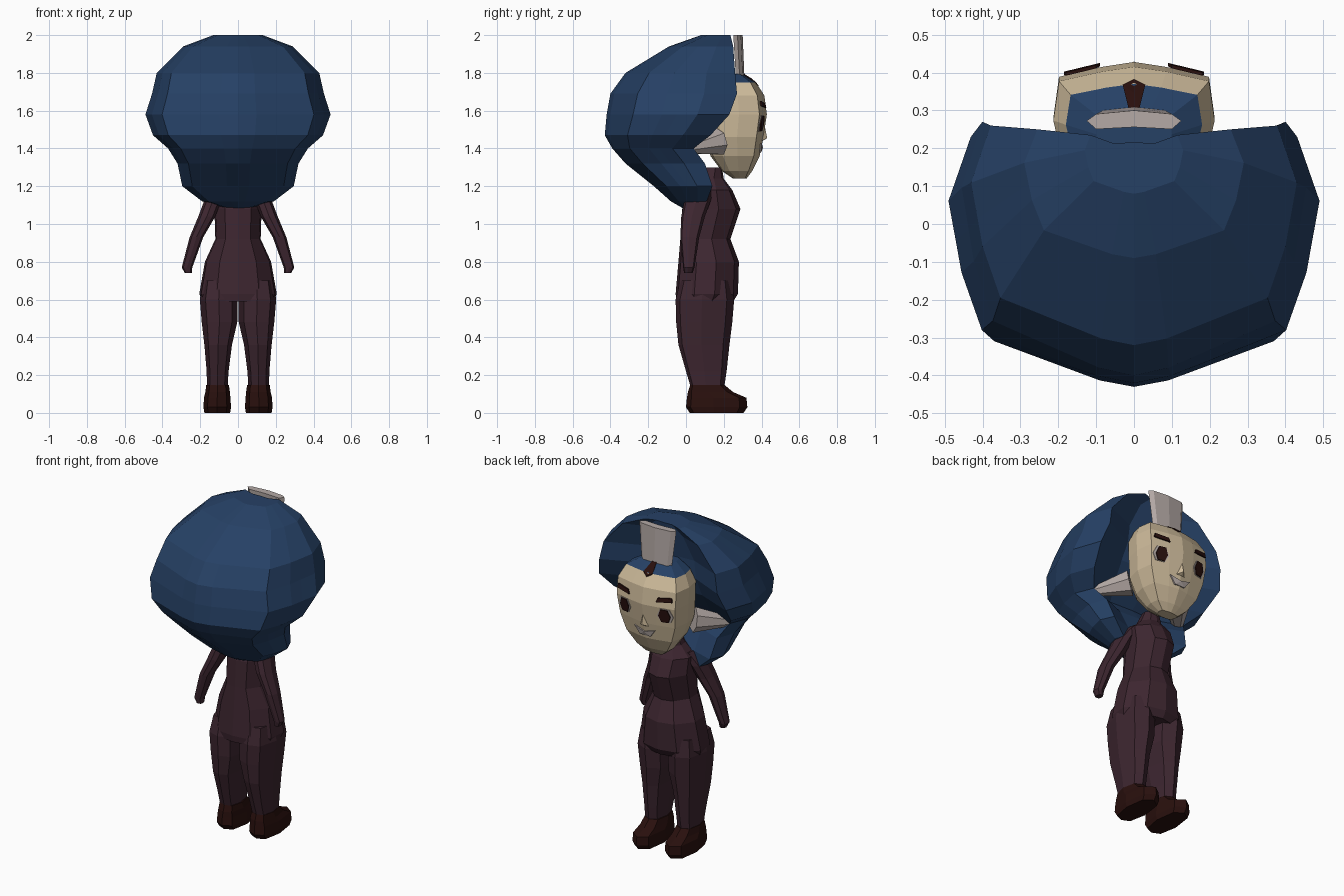
import bpy, bmesh
from mathutils import Vector
from mathutils.bvhtree import BVHTree

cube = bpy.data.objects.get("Cube")
if cube:
    bpy.data.objects.remove(cube, do_unlink=True)


def material(name, rgb):
    m = bpy.data.materials.new(name)
    m.use_nodes = True
    m.diffuse_color = (*rgb, 1)
    bsdf = next(n for n in m.node_tree.nodes if n.type == 'BSDF_PRINCIPLED')
    bsdf.inputs["Base Color"].default_value = (*rgb, 1)
    bsdf.inputs["Roughness"].default_value = 0.9
    return m


BLUE = material("hair blue", (.019, .052, .13))
SKIN = material("cream skin", (.62, .50, .33))
GREY = material("warm grey", (.46, .40, .38))
MAROON = material("maroon cloth", (.046, .019, .029))
DARK = material("dark brown", (.022, .005, .004))


def finish(name, bm, *mats):
    bmesh.ops.recalc_face_normals(bm, faces=bm.faces)
    mesh = bpy.data.meshes.new(name)
    bm.to_mesh(mesh)
    bm.free()
    for m in mats:
        mesh.materials.append(m)
    obj = bpy.data.objects.new(name, mesh)
    bpy.context.collection.objects.link(obj)
    return obj


def loft(half, rows, side=1):
    """Stack mirrored half outlines; each row is z, centre x, half width, front y, back y."""
    outline = half + [(-u, v) for u, v in reversed(half[1:-1])]
    bm = bmesh.new()
    rings = []
    for z, cx, w, yf, yb in rows:
        mid, depth = (yf + yb) / 2, (yf - yb) / 2
        rings.append([bm.verts.new((side * (cx + u * w), mid + v * depth, z)) for u, v in outline])
    n = len(outline)
    for a, b in zip(rings, rings[1:]):
        for i in range(n):
            j = (i + 1) % n
            bm.faces.new((a[i], a[j], b[j], b[i]))
    bm.faces.new(rings[0])
    bm.faces.new(rings[-1])
    return bm


# Outlines from front centre round to back centre
HAIR = [(0, .75), (.42, .72), (.88, 1), (1, .48), (.96, .15), (.93, -.1), (.82, -.57), (.2, -.94), (0, -1)]
FACE = [(0, 1), (.4, .92), (.93, .76), (1, .1), (.9, -.5), (.6, -.9), (0, -1)]
BODY = [(0, 1), (.55, .85), (1, .25), (.95, -.4), (.55, -.92), (0, -1)]
LIMB = [(0, 1), (.75, .75), (1, -.1), (.7, -.85), (0, -1)]
TUFT = [(0, 1), (.8, .65), (1, 0), (.8, -.8), (0, -.6)]

# Big bouffant hair
finish("hair", loft(HAIR, [
    (2.0, 0, .13, .235, .08), (1.94, 0, .29, .25, -.09), (1.8, 0, .43, .26, -.32),
    (1.69, 0, .455, .27, -.40), (1.58, 0, .49, .23, -.42), (1.47, 0, .45, .13, -.43),
    (1.4, 0, .37, .04, -.39), (1.32, 0, .32, .10, -.32), (1.2, 0, .295, .14, -.17),
    (1.12, 0, .19, .11, -.08), (1.08, 0, .05, .06, -.01)]), BLUE)
finish("front_tuft", loft(TUFT, [(1.76, 0, .10, .31, .26), (2.0, 0, .125, .30, .245)]), GREY)

# Head, with a blue scalp above the hairline
bm = loft(FACE, [
    (1.24, 0, .06, .32, .25), (1.28, 0, .11, .35, .19), (1.36, 0, .165, .39, .13),
    (1.46, 0, .20, .41, .10), (1.58, 0, .213, .428, .10), (1.68, 0, .213, .415, .10),
    (1.75, 0, .18, .37, .13), (1.795, 0, .10, .30, .16)])
for f in bm.faces:
    f.material_index = int(f.calc_center_median().z > 1.755)
bm.normal_update()
face_tree = BVHTree.FromBMesh(bm)
finish("head", bm, SKIN, BLUE)


def plate(name, points, mat, axis=1, lift=.006, thick=.008):
    """Drape a thin polygon on the head, looking along the given axis."""
    push = Vector((0, 0, 0))
    push[axis] = 1
    bm = bmesh.new()
    points = points + [tuple(sum(c) / len(points) for c in zip(*points))]
    layers = [[], []]
    for a, b in points:
        start = Vector((a, 3, b)) if axis == 1 else Vector((a, b, 3))
        hit = face_tree.ray_cast(start, -push)[0]
        layers[0].append(bm.verts.new(hit + push * lift))
        layers[1].append(bm.verts.new(hit + push * (lift - thick)))
    top, low = layers
    n = len(points) - 1
    for i in range(n):
        j = (i + 1) % n
        bm.faces.new((top[i], top[j], top[n]))
        bm.faces.new((low[j], low[i], low[n]))
        bm.faces.new((top[j], top[i], low[i], low[j]))
    finish(name, bm, mat)


def polygon(side, pts):
    return [(side * x, z) for x, z in pts]


# Hairline peak and mouth
plate("hairline_peak", [(-.03, .368), (0, .383), (.03, .368), (.014, .305), (-.014, .305)], DARK, 2)
plate("mouth", [(-.07, 1.425), (0, 1.405), (.07, 1.425), (.035, 1.378), (-.035, 1.378)], GREY, lift=.009)

# Nose wedge
bm = bmesh.new()
for p in [(-.03, .40, 1.44), (.03, .40, 1.44), (0, .43, 1.455), (0, .412, 1.54), (0, .39, 1.43)]:
    bm.verts.new(p)
bmesh.ops.convex_hull(bm, input=bm.verts)
finish("nose", bm, SKIN)

for side, tag in ((1, "left"), (-1, "right")):
    # Eyes and brows
    plate(tag + "_eye_white", polygon(side, [(.09, 1.53), (.11, 1.575), (.165, 1.575), (.185, 1.53),
                                             (.165, 1.49), (.11, 1.49)]), GREY, lift=.004)
    plate(tag + "_pupil", polygon(side, [(.10, 1.53), (.115, 1.572), (.155, 1.572), (.17, 1.53),
                                         (.155, 1.492), (.115, 1.492)]), DARK, lift=.01)
    plate(tag + "_brow", polygon(side, [(.09, 1.615), (.10, 1.64), (.18, 1.65), (.185, 1.625)]),
          DARK, lift=.016, thick=.009)

    # Ear flaring out and back from the head
    bm = bmesh.new()
    root, tip = Vector((side * .17, .17, 1.435)), Vector((side * .30, .02, 1.40))
    bmesh.ops.create_cone(bm, cap_ends=True, segments=7, radius1=.075, radius2=.03,
                          depth=(tip - root).length)
    turn = (tip - root).to_track_quat('Z', 'Y')
    for v in bm.verts:
        v.co = turn @ v.co + (root + tip) / 2
    finish(tag + "_ear", bm, GREY)

    # Sleeve, trouser leg and shoe
    finish(tag + "_arm", loft(LIMB, [
        (1.2, .09, .03, .15, .05), (1.12, .135, .045, .13, -.01), (1.04, .165, .045, .10, -.025),
        (.93, .22, .036, .07, -.03), (.77, .27, .028, .045, -.015), (.74, .263, .018, .035, -.01)],
        side), MAROON)
    finish(tag + "_leg", loft(LIMB, [
        (.7, .10, .085, .24, -.03), (.6, .102, .10, .255, -.055), (.48, .098, .094, .245, -.052),
        (.36, .105, .073, .23, -.04), (.22, .108, .058, .215, 0), (.12, .11, .054, .20, .03)],
        side), MAROON)
    finish(tag + "_shoe", loft(LIMB, [
        (0, .11, .068, .305, .02), (.03, .11, .073, .325, 0), (.08, .11, .07, .32, .005),
        (.11, .108, .065, .25, .01), (.147, .108, .06, .205, .022)], side), DARK)

# Tunic with high collar, narrow waist and wide hem
finish("tunic", loft(BODY, [
    (1.3, 0, .05, .19, .10), (1.24, 0, .07, .20, .06), (1.18, 0, .13, .245, .02),
    (1.08, 0, .125, .288, -.02), (.92, 0, .12, .235, -.03), (.8, 0, .175, .28, -.04),
    (.63, 0, .205, .275, -.055), (.59, 0, .19, .25, -.05)]), MAROON)
